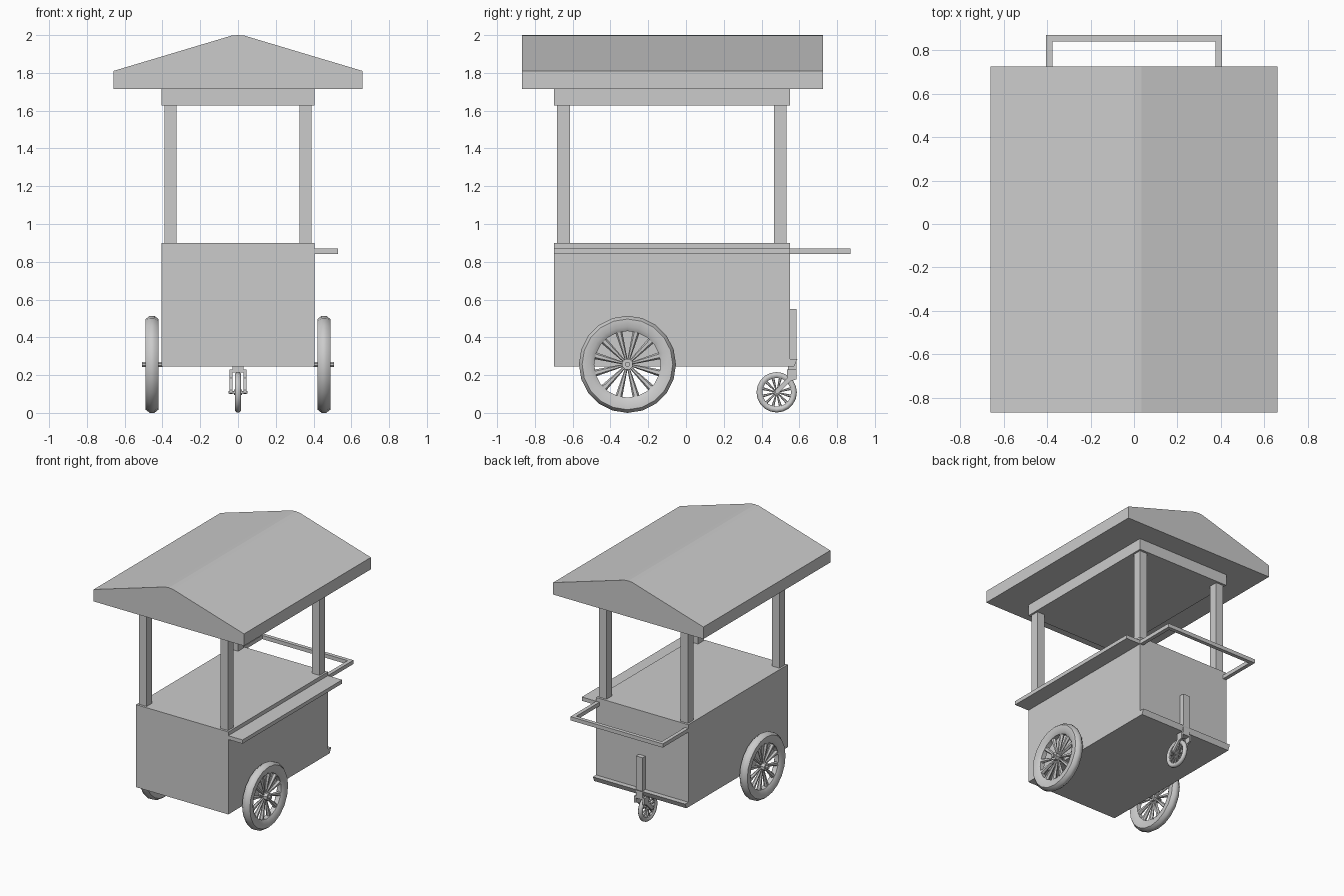
import bpy, bmesh, math
from mathutils import Vector, Matrix

if "Cube" in bpy.data.objects:
    bpy.data.objects.remove(bpy.data.objects["Cube"])


def make(name, bm, smooth=None):
    bmesh.ops.recalc_face_normals(bm, faces=bm.faces[:])
    me = bpy.data.meshes.new(name)
    bm.to_mesh(me)
    bm.free()
    ob = bpy.data.objects.new(name, me)
    bpy.context.collection.objects.link(ob)
    if smooth:
        bpy.ops.object.select_all(action='DESELECT')
        ob.select_set(True)
        bpy.context.view_layer.objects.active = ob
        bpy.ops.object.shade_smooth_by_angle(angle=math.radians(smooth))
    return ob


def box(name, x0, x1, y0, y1, z0, z1):
    bm = bmesh.new()
    m = Matrix.Translation(((x0 + x1) / 2, (y0 + y1) / 2, (z0 + z1) / 2)) \
        @ Matrix.Diagonal((x1 - x0, y1 - y0, z1 - z0, 1))
    bmesh.ops.create_cube(bm, size=1, matrix=m)
    return make(name, bm)


def prism(name, pts, axis, a, b):
    """Extrude a profile along x (pts are y,z) or y (pts are x,z)."""
    bm = bmesh.new()
    co = [(a, p, q) if axis == 'x' else (p, a, q) for p, q in pts]
    f = bm.faces.new([bm.verts.new(c) for c in co])
    ext = bmesh.ops.extrude_face_region(bm, geom=[f])['geom']
    d = (b - a, 0, 0) if axis == 'x' else (0, b - a, 0)
    bmesh.ops.translate(bm, vec=d, verts=[v for v in ext if isinstance(v, bmesh.types.BMVert)])
    return make(name, bm)


def tyre(name, centre, profile, sides):
    """Revolve a closed (radius, x) profile around the x axis."""
    bm = bmesh.new()
    c, n = Vector(centre), len(profile)
    rings = []
    for i in range(sides):
        t = 2 * math.pi * i / sides
        rings.append([bm.verts.new(c + Vector((x, -r * math.sin(t), -r * math.cos(t))))
                      for r, x in profile])
    for i in range(sides):
        p, q = rings[i], rings[(i + 1) % sides]
        for j in range(n):
            k = (j + 1) % n
            bm.faces.new((p[j], q[j], q[k], p[k]))
    return make(name, bm, 50)


def spokes(name, centre, count, r0, r1, w0, w1):
    bm = bmesh.new()
    for i in range(count):
        m = Matrix.Translation(centre) @ Matrix.Rotation(2 * math.pi * (i + .5) / count, 4, 'X') \
            @ Matrix.Translation((0, 0, (r0 + r1) / 2))
        bmesh.ops.create_cone(bm, cap_ends=True, segments=6, radius1=w0, radius2=w1,
                              depth=r1 - r0, matrix=m)
    return make(name, bm, 30)


def hub(name, x0, x1, y, z, r, seg=8):
    bm = bmesh.new()
    m = Matrix.Translation(((x0 + x1) / 2, y, z)) @ Matrix.Rotation(math.pi / 2, 4, 'Y') \
        @ Matrix.Rotation(math.pi / seg, 4, 'Z')
    bmesh.ops.create_cone(bm, cap_ends=True, segments=seg, radius1=r, radius2=r,
                          depth=abs(x1 - x0), matrix=m)
    return make(name, bm)


# cart body, shelf on the right, rear bottom lip
box("cart_body", -.405, .405, -.70, .55, .245, .90)
box("side_shelf", .405, .53, -.70, .55, .84, .87)
prism("rear_lip", [(.55, .245), (.572, .245), (.59, .285), (.55, .285)], 'x', -.405, .405)

# push handle
for s, side in ((-1, "left"), (1, "right")):
    box(f"handle_arm_{side}", *sorted((s * .375, s * .405)), .55, .84, .84, .87)
box("handle_bar", -.405, .405, .84, .87, .84, .87)

# posts, canopy frame and roof
for s, side in ((-1, "left"), (1, "right")):
    for y0, y1, end in ((-.682, -.615, "front"), (.465, .533, "rear")):
        box(f"post_{end}_{side}", *sorted((s * .325, s * .39)), y0, y1, .90, 1.63)
box("canopy_frame", -.405, .405, -.70, .55, 1.627, 1.715)
prism("roof", [(-.66, 1.715), (.66, 1.715), (.66, 1.81), (.035, 1.997), (0, 2.0),
               (-.035, 1.997), (-.66, 1.81)], 'y', -.867, .724)

# large wheels
wheel_profile = [(.257, -.012), (.257, .012), (.24, .034), (.20, .034),
                 (.176, .018), (.176, -.018), (.20, -.034), (.24, -.034)]
Y, Z = -.31, .257
for s, side in ((-1, "left"), (1, "right")):
    tyre(f"tyre_{side}", (s * .455, Y, Z), wheel_profile, 20)
    spokes(f"spokes_{side}", (s * .455, Y, Z), 12, .015, .182, .006, .019)
    hub(f"hub_{side}", s * .43, s * .49, Y, Z, .03)
    hub(f"axle_{side}", s * .40, s * .507, Y, Z, .014)

# rear caster wheel
caster_profile = [(.107, -.007), (.107, .007), (.098, .017), (.086, .017),
                  (.076, .009), (.076, -.009), (.086, -.017), (.098, -.017)]
cy, cz = .48, .109
tyre("caster_tyre", (0, cy, cz), caster_profile, 20)
spokes("caster_spokes", (0, cy, cz), 12, .006, .08, .003, .008)
hub("caster_hub", -.02, .02, cy, cz, .016)
hub("caster_axle", -.05, .05, cy, cz, .008)

# caster bracket and fork
box("caster_bracket", -.028, .028, .55, .586, .245, .55)
box("caster_stem", -.028, .028, .54, .586, .222, .25)
box("fork_crown", -.045, .045, .535, .586, .215, .23)
for s, side in ((-1, "left"), (1, "right")):
    prism(f"fork_arm_{side}", [(.535, .23), (.586, .23), (.586, .178), (.555, .168),
                               (.487, .10), (.47, .105), (.472, .122), (.535, .185)],
          'x', s * .03, s * .045)
